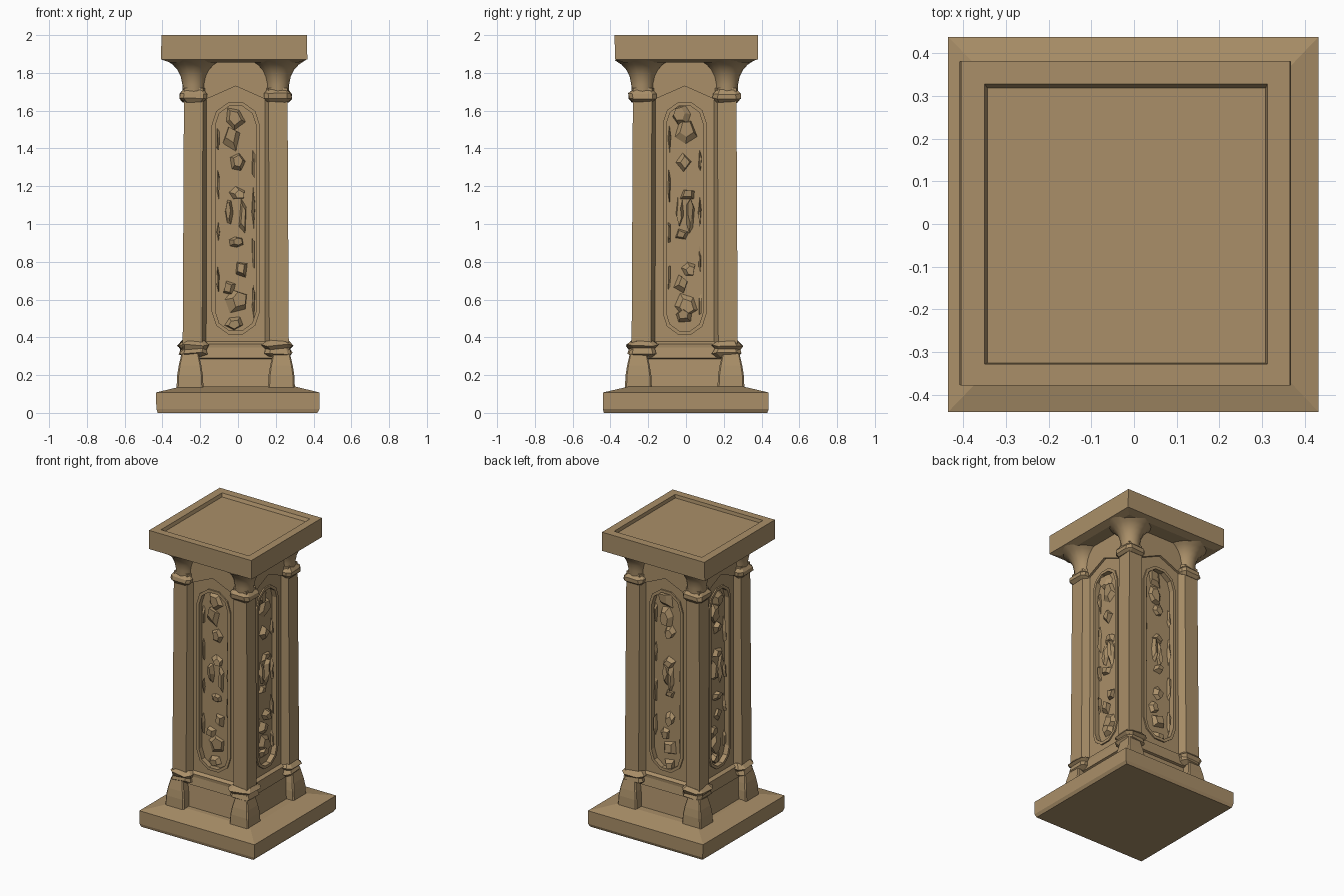
import bpy, bmesh, math, random
from mathutils import Vector, Matrix

if "Cube" in bpy.data.objects:
    bpy.data.objects.remove(bpy.data.objects["Cube"])

random.seed(7)
stone = bpy.data.materials.new("tan stone")
stone.diffuse_color = (0.40, 0.275, 0.14, 1)
stone.use_nodes = True
stone.node_tree.nodes["Principled BSDF"].inputs["Base Color"].default_value = stone.diffuse_color
SHIFT = Vector((-0.012, -0.007, 0))  # shaft sits slightly off the base centre


def finish(name, bm, smooth=False):
    bmesh.ops.recalc_face_normals(bm, faces=bm.faces[:])
    for f in bm.faces:
        f.smooth = smooth and abs(f.normal.z) < 0.98
    me = bpy.data.meshes.new(name)
    bm.to_mesh(me)
    bm.free()
    me.materials.append(stone)
    ob = bpy.data.objects.new(name, me)
    bpy.context.collection.objects.link(ob)
    return ob


def add_loft(bm, rings):
    """Skin a stack of equal-length point rings and close both ends."""
    vs = [[bm.verts.new(p) for p in r] for r in rings]
    n = len(vs[0])
    for a, b in zip(vs, vs[1:]):
        for i in range(n):
            bm.faces.new((a[i], a[(i + 1) % n], b[(i + 1) % n], b[i]))
    bm.faces.new(vs[0][::-1])
    bm.faces.new(vs[-1])


def loft(name, rings, smooth=False):
    bm = bmesh.new()
    add_loft(bm, rings)
    return finish(name, bm, smooth)


def rect(x0, x1, y0, y1, z):
    return [(x0, y0, z), (x1, y0, z), (x1, y1, z), (x0, y1, z)]


def square(h, z, off=SHIFT):
    return rect(off.x - h, off.x + h, off.y - h, off.y + h, z)


def chamfered(cx, cy, h, z, cut=0.3, jit=0.0):
    k = h * (1 - cut)
    pts = [(h, -k), (h, k), (k, h), (-k, h), (-h, k), (-h, -k), (-k, -h), (k, -h)]
    r = lambda: random.uniform(-jit, jit)
    return [(cx + x + r(), cy + y + r(), z + r()) for x, y in pts]


def circle(cx, cy, r, z, n=16):
    return [(cx + r * math.cos(2 * math.pi * i / n),
             cy + r * math.sin(2 * math.pi * i / n), z) for i in range(n)]


# base slab with sloping top
O = Vector((0, 0, 0))
loft("base_slab", [rect(-.425, .42, -.435, .43, 0), rect(-.432, .432, -.44, .438, .02),
                   rect(-.435, .432, -.44, .438, .108), square(.30, .14, O)])

# lower body between the feet, with ledge and sloped shoulder
loft("lower_body", [square(.262, .12), square(.243, .285), square(.258, .29),
                    square(.25, .345), square(.252, .365), square(.215, .39)])

# shaft core
loft("shaft_core", [square(.207, .37), square(.207, 1.875)])

# cap slab with a shallow sunken top
loft("cap_slab", [rect(-.36, .32, -.33, .335, 1.855), rect(-.408, .367, -.376, .38, 1.872),
                  rect(-.405, .365, -.378, .382, 2.0), rect(-.35, .312, -.328, .328, 2.0),
                  rect(-.343, .308, -.325, .318, 1.978)])

# four corner columns
for sx in (-1, 1):
    for sy in (-1, 1):
        tag = ("left" if sx < 0 else "right") + ("_front" if sy < 0 else "_back")
        cx, cy = SHIFT.x + sx * .223, SHIFT.y + sy * .223

        # post with splayed inner sides, leaning in slightly
        section = [(.281, .281), (.281, .178), (.2, .142), (.142, .2), (.178, .281)]
        loft("post_" + tag, [[(SHIFT.x + sx * u * s, SHIFT.y + sy * v * s, z)
                              for u, v in section]
                             for z, s in ((.33, 1), (1.72, .975))])

        # foot block
        fx, fy = SHIFT.x + sx * .242, SHIFT.y + sy * .245
        loft("foot_" + tag, [chamfered(fx, fy, h, z, .12)
                             for h, z in ((.072, .12), (.068, .2), (.060, .25), (.045, .315))])

        # rough lower collar
        loft("lower_collar_" + tag, [chamfered(cx, cy, h, z, .35, .006)
                                     for h, z in ((.05, .295), (.075, .315), (.068, .338),
                                                  (.082, .358), (.058, .382))])

        # upper collar
        loft("upper_collar_" + tag, [chamfered(cx, cy, h, z, .3, .004)
                                     for h, z in ((.055, 1.645), (.072, 1.665),
                                                  (.072, 1.69), (.052, 1.71))])

        # flaring capital
        loft("capital_" + tag, [circle(cx, cy, r, z)
                                for r, z in ((.058, 1.69), (.06, 1.74), (.068, 1.78),
                                             (.085, 1.815), (.11, 1.843), (.148, 1.868))], True)


def capsule(w, z0, z1, n=5):
    """Outline with rounded ends, in face coordinates (u, z)."""
    top = [(w * math.cos(math.pi * i / n), z1 - w + w * math.sin(math.pi * i / n))
           for i in range(n + 1)]
    return top + [(-u, z0 + z1 - z) for u, z in top]


def plate(name, loops, d0, d1, M):
    """Flat plate from an outline and optional hole, from depth d0 to d1."""
    bm = bmesh.new()
    edges = []
    for lp in loops:
        vs = [bm.verts.new((u, -d0, z)) for u, z in lp]
        edges += [bm.edges.new((vs[i - 1], vs[i])) for i in range(len(vs))]
    bmesh.ops.triangle_fill(bm, edges=edges, use_beauty=True)
    ext = bmesh.ops.extrude_face_region(bm, geom=bm.faces[:])
    bmesh.ops.translate(bm, verts=[g for g in ext["geom"] if isinstance(g, bmesh.types.BMVert)],
                        vec=(0, d0 - d1, 0))
    bm.transform(M)
    finish(name, bm)


def relief(bm, u, z, w, h, d, sides):
    """Chipped faceted carving: jittered outline with a smaller skewed top."""
    a0 = random.uniform(0, 1)
    su, sz = random.uniform(-.2, .2) * w, random.uniform(-.2, .2) * h
    base, top = [], []
    for i in range(sides):
        a = a0 + 2 * math.pi * i / sides
        k = random.uniform(.8, 1.15)
        pu, pz = w * .5 * k * math.cos(a), h * .5 * k * math.sin(a)
        base.append((u + pu, -.2, z + pz))
        top.append((u + su + pu * .55, -d + random.uniform(-.008, .008), z + sz + pz * .6))
    add_loft(bm, [base, top])


# carved panels on the four faces
CARVINGS = [(0, 1.56, .12, .13), (-.01, 1.46, .13, .17), (0, 1.34, .09, .11),
            (.01, 1.18, .11, .08), (-.03, 1.08, .05, .18), (.03, 1.05, .05, .24),
            (0, .92, .09, .07), (.02, .76, .08, .10), (-.03, .68, .08, .10),
            (0, .58, .15, .14), (0, .49, .11, .08)]
for k, side in enumerate(("front", "right", "back", "left")):
    M = Matrix.Translation(SHIFT) @ Matrix.Rotation(k * math.pi / 2, 4, "Z")
    w = .108 if k % 2 == 0 else .096

    # panel with gabled top and rounded niche
    gable = [(-.17, .37), (.17, .37), (.17, 1.655), (0, 1.73), (-.17, 1.655)]
    plate("panel_" + side, [gable, capsule(w, .43, 1.63)], .2, .232, M)
    # raised niche rim
    plate("niche_rim_" + side, [capsule(w + .02, .41, 1.65), capsule(w, .43, 1.63)], .2, .241, M)
    # wall above the gable
    plate("gable_wall_" + side, [[(-.17, 1.655), (0, 1.73), (.17, 1.655),
                                  (.17, 1.87), (-.17, 1.87)]], .2, .247, M)

    # chipped ornaments and slivers along the niche edge
    bm = bmesh.new()
    for u, z, cw, ch in CARVINGS:
        relief(bm, u + random.uniform(-.012, .012), z + random.uniform(-.03, .03),
               cw, ch, .232, random.choice((4, 5, 6)))
    for i in range(8):
        relief(bm, (-1) ** i * (w - .015), .58 + i * .125, .02, random.uniform(.14, .26), .224, 4)
    bm.transform(M)
    finish("carving_" + side, bm)
